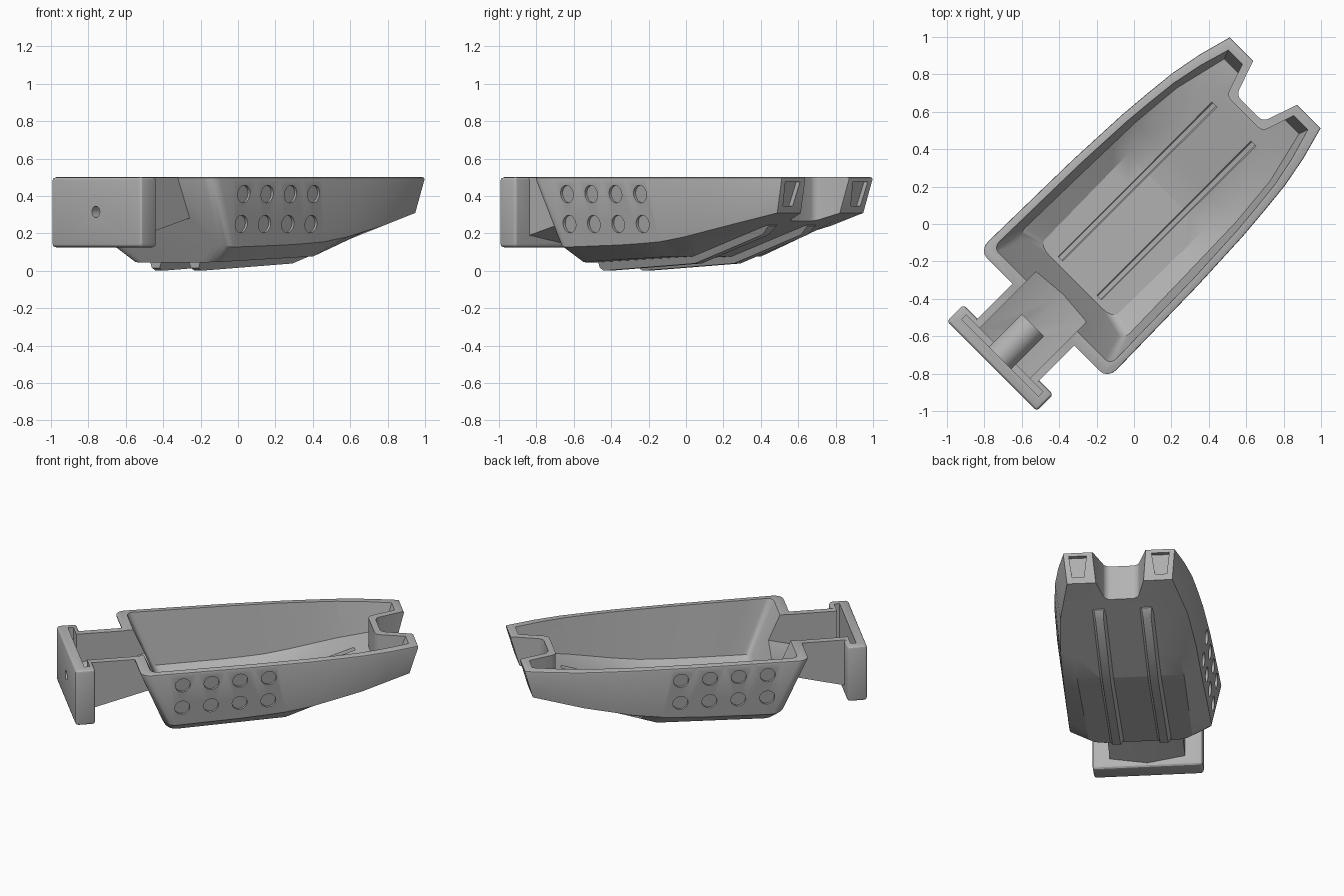
import bpy, bmesh, math
from mathutils import Matrix

TURN = Matrix.Rotation(math.radians(45), 4, 'Z')   # hull axis runs diagonally
TOP = 0.5

cube = bpy.data.objects.get("Cube")
if cube:
    bpy.data.objects.remove(cube, do_unlink=True)

grey = bpy.data.materials.new("plain_grey")
grey.use_nodes = True
colour = (0.45, 0.45, 0.45, 1)
grey.diffuse_color = colour
grey.node_tree.nodes["Principled BSDF"].inputs["Base Color"].default_value = colour


def interp(points, x):
    """Piecewise linear curve through (x, y) points."""
    for (xa, ya), (xb, yb) in zip(points, points[1:]):
        if x <= xb or (xb, yb) == points[-1]:
            return ya + (yb - ya) * (x - xa) / (xb - xa)


def loft(name, rings, round_start=0, round_top=0, round_all=0):
    """Closed solid skinned through equal rings of (along, across, up) points."""
    bm = bmesh.new()
    loops = [[bm.verts.new(p) for p in ring] for ring in rings]
    n = len(loops[0])
    for a, b in zip(loops, loops[1:]):
        for i in range(n):
            j = (i + 1) % n
            bm.faces.new((a[i], a[j], b[j], b[i]))
    bm.faces.new(loops[0])
    bm.faces.new(loops[-1])
    bmesh.ops.recalc_face_normals(bm, faces=bm.faces)

    def bevel(edges, width, segments):
        bmesh.ops.bevel(bm, geom=list(edges), offset=width, segments=segments,
                        profile=0.5, affect='EDGES', clamp_overlap=True)
    if round_start:
        first = set(loops[0])
        bevel([e for e in bm.edges if set(e.verts) <= first
               and e.verts[0].co.y * e.verts[1].co.y > 0], round_start, 4)
    if round_top:
        bevel([e for e in bm.edges
               if all(v.co.z > TOP - 0.001 for v in e.verts)
               and any(f.normal.z < 0.9 for f in e.link_faces)], round_top, 2)
    if round_all:
        bevel(bm.edges, round_all, 3)
    bm.transform(TURN)
    mesh = bpy.data.meshes.new(name)
    bm.to_mesh(mesh)
    bm.free()
    mesh.materials.append(grey)
    obj = bpy.data.objects.new(name, mesh)
    bpy.context.collection.objects.link(obj)
    return obj


def combine(target, tool, operation):
    """Apply a boolean and drop the tool."""
    bpy.context.view_layer.objects.active = target
    mod = target.modifiers.new("combine", 'BOOLEAN')
    mod.operation, mod.solver, mod.object = operation, 'EXACT', tool
    bpy.ops.object.modifier_apply(modifier=mod.name)
    bpy.data.objects.remove(tool, do_unlink=True)


def box(name, u, v, z, **rounding):
    return loft(name, [[(a, v[0], z[0]), (a, v[1], z[0]), (a, v[1], z[1]), (a, v[0], z[1])]
                       for a in u], **rounding)


def rod(name, u, radius, z, sides=32):
    angles = [math.tau * i / sides for i in range(sides)]
    return loft(name, [[(a, radius * math.cos(t), z + radius * math.sin(t)) for t in angles]
                       for a in u])


# Hull lines
RIM = [(-0.69, 0.488), (0, 0.476), (0.4, 0.458), (0.7, 0.43), (0.88, 0.397), (1.07, 0.345)]
CHINE = [(-0.53, 0.44), (0, 0.43), (0.4, 0.42), (0.7, 0.395), (1.015, 0.325)]
CHINE_Z = [(-0.53, 0.125), (0, 0.14), (0.3, 0.16), (0.7, 0.24), (1.015, 0.309)]
FLOOR = [(-0.5, 0.32), (0.24, 0.33), (0.7, 0.28), (1.015, 0.21)]
FLOOR_Z = [(-0.5, 0.045), (0.24, 0.077), (1.015, 0.308)]
STATIONS = [0, 0.1, 0.2, 0.3, 0.4, 0.488, 0.6, 0.7, 0.8, 0.9, 1]


def hull_rings(inset=0, thickness=0, rise=0, back=0, front=0):
    rings = []
    for t in STATIONS:
        half = []
        for width, height, lift in ((RIM, None, rise), (CHINE, CHINE_Z, thickness * 0.6),
                                    (FLOOR, FLOOR_Z, thickness)):
            u = width[0][0] + t * (width[-1][0] - width[0][0])
            z = TOP if height is None else interp(height, u)
            shift = back * (1 - t) - front * t
            half.append((u + shift, interp(width, u) - inset, z + lift))
        rings.append(half + [(u, -v, z) for u, v, z in reversed(half)])
    return rings


def notch(name, u, inner, outer, rounding):
    """Tapered gap in the middle of the bow."""
    obj = loft(name, [[(u, inner, z), (1.3, outer, z), (1.3, -outer, z), (u, -inner, z)]
                      for z in (0, 0.7)])
    bm = bmesh.new()
    bm.from_mesh(obj.data)
    bm.transform(TURN.inverted())
    edges = [e for e in bm.edges if all(v.co.x < u + 0.01 for v in e.verts)
             and abs(e.verts[0].co.z - e.verts[1].co.z) > 0.1]
    bmesh.ops.bevel(bm, geom=edges, offset=rounding, segments=4, profile=0.5, affect='EDGES')
    bm.transform(TURN)
    bm.to_mesh(obj.data)
    bm.free()
    return obj


def neck_rings(u_range, half, lift, top):
    rings = []
    for u in u_range:
        side = 0.19 + 0.26 * (u + 0.95) + lift
        rings.append([(u, half, top), (u, half, side), (u, 0, side - 0.04),
                      (u, -half, side), (u, -half, top)])
    return rings


def strake_rings(across, stops):
    """Trapezoid strip following the floor; stops are (along, top, bottom, widths)."""
    rings = []
    for u, top, bottom, wide, narrow in stops:
        z = interp(FLOOR_Z, u)
        rings.append([(u, across - wide, z + top), (u, across + wide, z + top),
                      (u, across + narrow, z + bottom), (u, across - narrow, z + bottom)])
    return rings


# Outer body: hull, neck, end plate and bottom strakes
hull = loft("hull", hull_rings(), round_start=0.06, round_top=0.012)
combine(hull, notch("bow_notch", 0.875, 0.1, 0.245, 0.03), 'DIFFERENCE')
combine(hull, loft("neck", neck_rings((-0.97, -0.5), 0.233, 0, TOP - 0.002)), 'UNION')
combine(hull, box("end_plate", (-1.075, -0.95), (-0.34, 0.34), (0.125, TOP), round_all=0.02), 'UNION')
for side in (-1, 1):
    strake = [(-0.475, 0.01, -0.03, 0.045, 0.03), (-0.45, 0.01, -0.047, 0.045, 0.025),
              (0.24, 0.01, -0.038, 0.045, 0.025), (0.75, 0.01, -0.036, 0.045, 0.025),
              (0.8, 0.01, -0.005, 0.045, 0.03)]
    combine(hull, loft("strake", strake_rings(side * 0.147, strake)), 'UNION')

# Hollow interior, with walls kept around the notch
cavity = loft("cavity", hull_rings(0.042, 0.04, 0.02, 0.06, 0.05), round_start=0.04)
combine(cavity, notch("notch_wall", 0.835, 0.135, 0.29, 0.03), 'DIFFERENCE')
combine(hull, cavity, 'DIFFERENCE')
combine(hull, loft("neck_channel", neck_rings((-1, -0.5), 0.19, 0.04, 0.6)), 'DIFFERENCE')
combine(hull, box("plate_slot", (-1.012, -0.978), (-0.29, 0.29), (0.17, 0.6)), 'DIFFERENCE')

# Screw boss and its hole
combine(hull, rod("boss", (-1.03, -0.765), 0.085, 0.31), 'UNION')
combine(hull, rod("screw_hole", (-1.1, -0.85), 0.03, 0.315), 'DIFFERENCE')


def side_v(u, z):
    low = interp(CHINE_Z, u)
    t = (TOP - z) / (TOP - low)
    return interp(RIM, u) * (1 - t) + interp(CHINE, u) * t


for side in (-1, 1):
    # Floor grooves
    groove = [(u, 0.05, 0.018, 0.02, 0.012) for u in (-0.41, 0.24, 0.76)]
    combine(hull, loft("groove", strake_rings(side * 0.147, groove)), 'DIFFERENCE')
    # Trapezoid recesses in the bow tips
    shape = [(0.055, 0.475), (0.036, 0.345), (-0.036, 0.345), (-0.055, 0.475)]
    recess = [[(1.07 - 0.29 * (TOP - z) - 0.028, side * 0.256 + v, z) for v, z in shape],
              [(1.2, side * 0.256 + v, z) for v, z in shape]]
    combine(hull, loft("tip_recess", recess), 'DIFFERENCE')
    # Round dimples on the flanks
    for row in (0.41, 0.25):
        for k in range(4):
            centre = -0.428 + 0.18 * k
            circle = [(centre + 0.047 * math.cos(a), row + 0.047 * math.sin(a))
                      for a in (math.tau * i / 24 for i in range(24))]
            dimple = [[(u, side * (side_v(u, z) + d), z) for u, z in circle]
                      for d in (-0.016, 0.1)]
            combine(hull, loft("dimple", dimple), 'DIFFERENCE')

# Smooth rounded corners, crisp folds
bpy.ops.object.select_all(action='DESELECT')
hull.select_set(True)
bpy.context.view_layer.objects.active = hull
bpy.ops.object.shade_smooth_by_angle(angle=math.radians(28))
